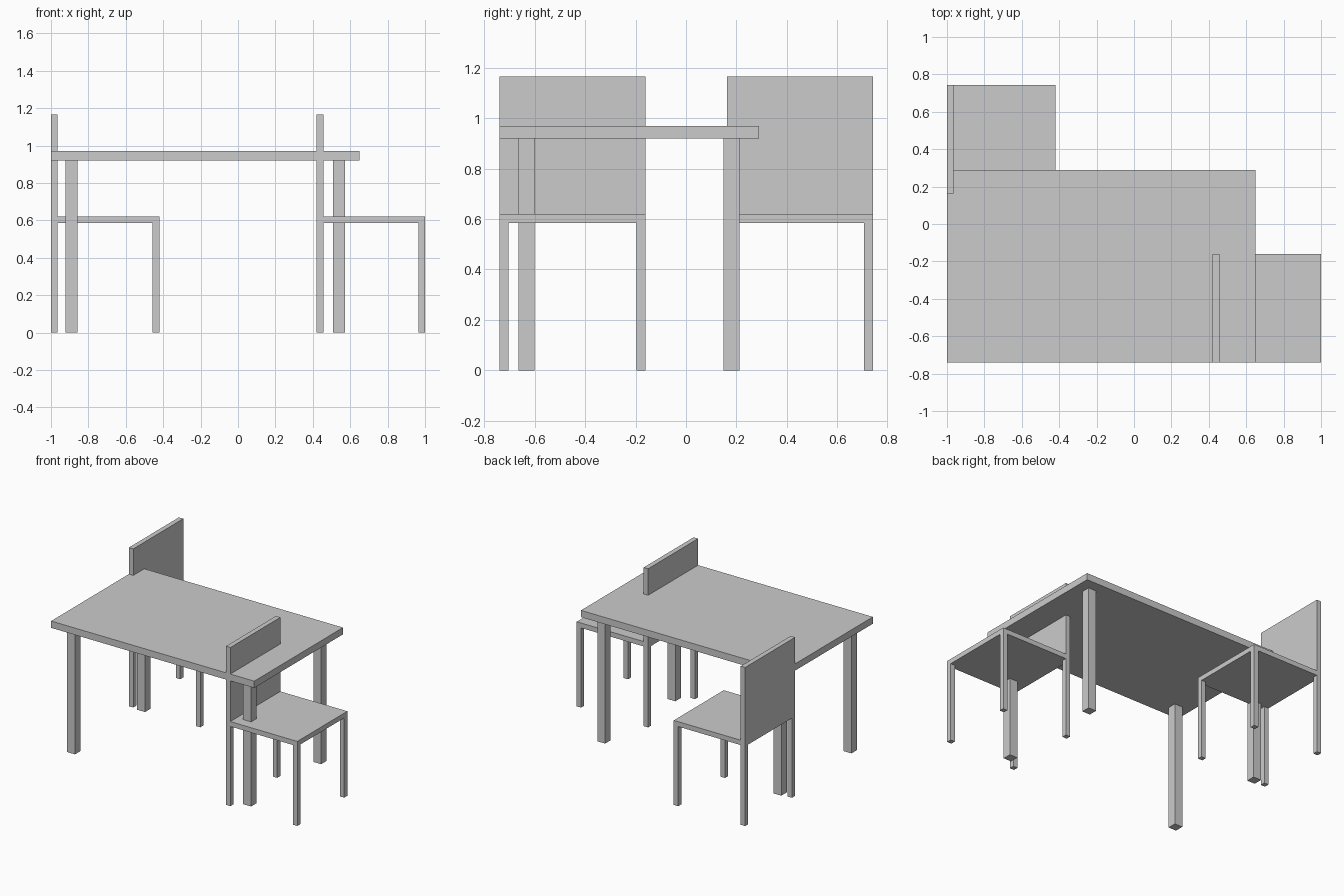
import bpy
import bmesh
from mathutils import Vector

cube = bpy.data.objects.get("Cube")
if cube:
    bpy.data.objects.remove(cube, do_unlink=True)

# One plain grey for everything
grey = bpy.data.materials.new("light_grey")
grey.use_nodes = True
colour = (0.6, 0.6, 0.6, 1.0)
grey.diffuse_color = colour
grey.node_tree.nodes["Principled BSDF"].inputs["Base Color"].default_value = colour


def box(name, low, high):
    """Add a box spanning two opposite corners."""
    low, high = Vector(low), Vector(high)
    bm = bmesh.new()
    bmesh.ops.create_cube(bm, size=1)
    bmesh.ops.scale(bm, vec=high - low, verts=bm.verts)
    bmesh.ops.translate(bm, vec=(low + high) / 2, verts=bm.verts)
    mesh = bpy.data.meshes.new(name)
    bm.to_mesh(mesh)
    bm.free()
    mesh.materials.append(grey)
    obj = bpy.data.objects.new(name, mesh)
    bpy.context.collection.objects.link(obj)
    return obj


def legs(name, xs, ys, width, height):
    """Add four square legs from their low x and y edges."""
    for x, side in zip(xs, ("right", "left")):
        for y, end in zip(ys, ("front", "back")):
            box(f"{name}_leg_{end}_{side}", (x, y, 0), (x + width, y + width, height))


def chair(name, x, y):
    """Add a chair facing +x with its low corner at x, y."""
    size, thick, seat_low, seat_top, top = 0.58, 0.036, 0.585, 0.621, 1.165
    box(f"{name}_seat", (x, y, seat_low), (x + size, y + size, seat_top))
    box(f"{name}_back", (x, y, seat_top), (x + thick, y + size, top))
    far = size - thick
    legs(name, (x, x + far), (y, y + far), thick, seat_low)


# Table
TOP_LOW, TOP_HIGH = 0.92, 0.97
box("table_top", (-1, -0.74, TOP_LOW), (0.65, 0.29, TOP_HIGH))
legs("table", (-0.923, 0.508), (-0.665, 0.148), 0.064, TOP_LOW)

# Chairs
chair("front_chair", 0.42, -0.74)
chair("back_chair", -1, 0.162)
